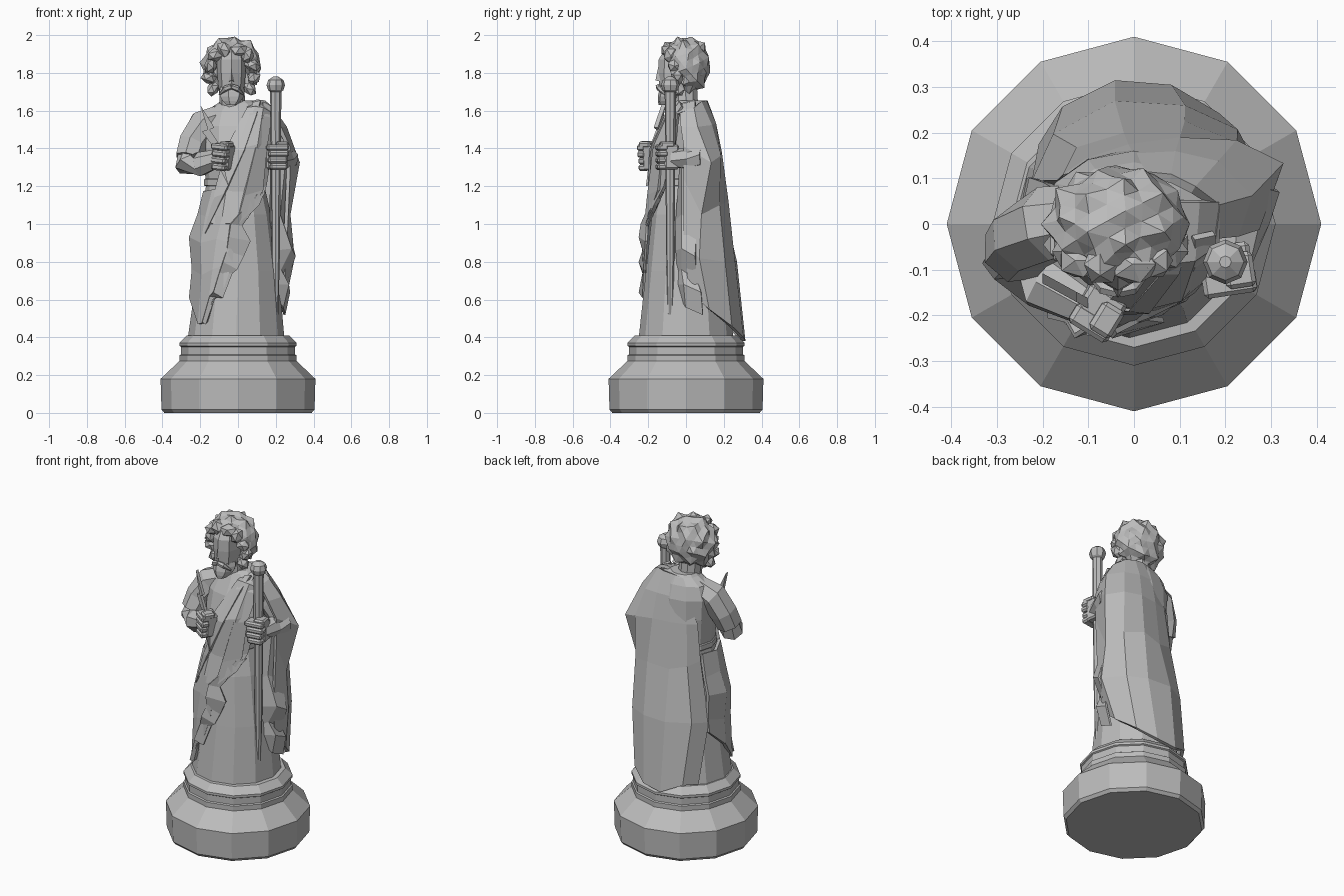
import bpy, bmesh, math
from mathutils import Vector, Matrix

stone = bpy.data.materials.new("grey stone")
stone.diffuse_color = (0.5, 0.5, 0.5, 1)


def finish(name, bm):
    bmesh.ops.recalc_face_normals(bm, faces=bm.faces[:])
    me = bpy.data.meshes.new(name)
    bm.to_mesh(me)
    bm.free()
    me.materials.append(stone)
    ob = bpy.data.objects.new(name, me)
    bpy.context.collection.objects.link(ob)
    return ob


def skin(name, rings):
    """Bridge closed rings of equal length and cap both ends."""
    bm = bmesh.new()
    vs = [[bm.verts.new(p) for p in r] for r in rings]
    n = len(vs[0])
    for a, b in zip(vs, vs[1:]):
        for i in range(n):
            j = (i + 1) % n
            bm.faces.new((a[i], a[j], b[j], b[i]))
    bm.faces.new(vs[0][::-1])
    bm.faces.new(vs[-1])
    return finish(name, bm)


def loft(name, rows, n=12):
    """Rows of (z, centre x, centre y, radius x, radius y)."""
    return skin(name, [[(cx + rx * math.cos(math.tau * i / n), cy + ry * math.sin(math.tau * i / n), z)
                        for i in range(n)] for z, cx, cy, rx, ry in rows])


def tube(name, pts, radii, n=8):
    """Round limb following points."""
    pts = [Vector(p) for p in pts]
    rings = []
    for k, p in enumerate(pts):
        d = (pts[min(k + 1, len(pts) - 1)] - pts[max(k - 1, 0)]).normalized()
        u = d.cross(Vector((0.1, 1, 0.05))).normalized()
        v = d.cross(u)
        rings.append([p + radii[k] * (u * math.cos(math.tau * i / n) + v * math.sin(math.tau * i / n))
                      for i in range(n)])
    return skin(name, rings)


def sheet(name, rows, thick=0.02):
    """Cloth panel through rows of points, thickened both ways."""
    bm = bmesh.new()
    vs = [[bm.verts.new(p) for p in r] for r in rows]
    for a, b in zip(vs, vs[1:]):
        for i in range(len(a) - 1):
            bm.faces.new((a[i], b[i], b[i + 1], a[i + 1]))
    ob = finish(name, bm)
    m = ob.modifiers.new("thickness", 'SOLIDIFY')
    m.thickness = thick
    m.offset = 0
    return ob


def fist(name, centre, turn, tilt, size):
    """Palm with four stacked fingers and a thumb, knuckles facing -y."""
    bm = bmesh.new()
    parts = [((0, 0.02, 0), (0.085, 0.07, 0.12))]
    parts += [((0.004 * (k % 2), -0.022, 0.046 - 0.031 * k), (0.09 - 0.006 * k, 0.05, 0.03)) for k in range(4)]
    parts += [((0.02, 0.0, 0.06), (0.05, 0.07, 0.03))]
    base = (Matrix.Translation(centre) @ Matrix.Rotation(turn, 4, 'Z') @ Matrix.Rotation(tilt, 4, 'Y')
            @ Matrix.Diagonal((*size, 1)))
    for p, s in parts:
        bmesh.ops.create_cube(bm, size=1, matrix=base @ Matrix.Translation(p) @ Matrix.Diagonal((*s, 1)))
    b = finish(name, bm).modifiers.new("bevel", 'BEVEL')
    b.width = 0.009
    b.segments = 1


# twelve-sided pedestal
loft("pedestal", [(z, 0, 0, r, r) for z, r in
     [(0, .39), (.018, .405), (.18, .41), (.275, .31), (.305, .31), (.31, .302), (.35, .302),
      (.355, .31), (.37, .31), (.41, .27), (.412, .2)]])

# robe and torso
loft("robe", [(.40, -.01, 0, .255, .25), (.75, 0, 0, .215, .212), (1.05, -.005, 0, .18, .18),
              (1.2, -.015, 0, .155, .145), (1.25, -.015, 0, .158, .145), (1.4, -.01, .005, .18, .16),
              (1.52, 0, .02, .2, .14), (1.6, 0, .03, .17, .105), (1.64, -.005, .03, .10, .085),
              (1.655, -.01, .03, .08, .07)])
loft("belt", [(1.2, -.015, 0, .16, .15), (1.205, -.015, 0, .165, .153),
              (1.235, -.015, 0, .165, .153), (1.24, -.015, 0, .16, .15)])

# sash over the shoulder, with two raised pleats
sheet("sash", [
    [(.06, .05, 1.635), (.10, .05, 1.65), (.14, .05, 1.645), (.18, .05, 1.61)],
    [(.05, -.07, 1.61), (.09, -.08, 1.615), (.13, -.075, 1.61), (.18, -.04, 1.58)],
    [(-.06, -.165, 1.4), (.02, -.18, 1.4), (.10, -.16, 1.42), (.18, -.06, 1.43)],
    [(-.12, -.15, 1.18), (-.05, -.18, 1.17), (.05, -.18, 1.17), (.145, -.11, 1.2)],
    [(-.14, -.17, 1.0), (-.06, -.215, 1.0), (.01, -.205, 1.0), (.11, -.16, 1.1)]])
sheet("inner_pleat", [
    [(.08, -.04, 1.64), (.12, -.04, 1.65)], [(.06, -.105, 1.57), (.10, -.105, 1.58)],
    [(-.01, -.185, 1.39), (.035, -.19, 1.39)], [(-.12, -.165, 1.14), (-.07, -.195, 1.16)],
    [(-.21, -.10, .93), (-.17, -.165, .95)]], .014)
sheet("outer_pleat", [
    [(.13, -.03, 1.645), (.175, -.02, 1.62)], [(.13, -.09, 1.57), (.175, -.06, 1.56)],
    [(.09, -.17, 1.4), (.15, -.12, 1.4)], [(.03, -.20, 1.15), (.13, -.145, 1.18)],
    [(-.01, -.215, 1.0), (.05, -.195, 1.03)]], .014)

# draped overskirt, low at the right knee
sheet("overskirt", [
    [(-.155, .07, 1.18), (-.175, -.04, 1.17), (-.13, -.14, 1.18), (-.06, -.18, 1.18), (.06, -.175, 1.18), (.135, -.12, 1.18)],
    [(-.19, .09, 1.05), (-.205, -.03, 1.05), (-.165, -.14, 1.04), (-.08, -.205, 1.04), (.0, -.21, 1.0), (.06, -.19, 1.06)],
    [(-.22, .10, .95), (-.25, -.03, .93), (-.19, -.155, .9), (-.11, -.20, .92), (-.04, -.225, .9), (-.02, -.215, .95)],
    [(-.215, .10, .80), (-.235, -.03, .76), (-.185, -.16, .73), (-.13, -.205, .76), (-.07, -.22, .78), (-.03, -.22, .8)],
    [(-.225, .10, .72), (-.25, -.02, .61), (-.205, -.15, .47), (-.165, -.185, .48), (-.13, -.21, .6), (-.08, -.22, .64)]])
# stepped cascade of folds along the overskirt edge
sheet("cascade_fold", [
    [(.10, -.165, 1.16), (.145, -.12, 1.17)],
    [(-.04, -.235, 1.0), (.02, -.205, .99)],
    [(-.05, -.245, .93), (.065, -.21, .91)],
    [(-.06, -.225, .86), (.03, -.215, .83)],
    [(-.08, -.245, .80), (-.005, -.22, .76)],
    [(-.10, -.225, .74), (-.03, -.22, .74)],
    [(-.13, -.245, .64), (-.08, -.225, .61)],
    [(-.15, -.21, .62), (-.12, -.215, .615)],
    [(-.19, -.20, .48), (-.17, -.19, .47)]], .012)

# cloak across the back and over the left arm
sheet("cloak", [
    [(-.04, .095, 1.64), (-.01, .10, 1.645), (.03, .105, 1.65), (.08, .10, 1.65), (.13, .075, 1.645), (.18, .04, 1.61), (.17, -.03, 1.595)],
    [(-.09, .115, 1.52), (-.05, .13, 1.52), (0, .145, 1.53), (.09, .15, 1.53), (.18, .13, 1.52), (.25, .06, 1.51), (.22, -.025, 1.51)],
    [(-.15, .10, 1.38), (-.10, .135, 1.38), (-.01, .165, 1.38), (.1, .18, 1.38), (.22, .175, 1.36), (.318, .13, 1.325), (.265, -.01, 1.41)],
    [(-.16, .09, 1.15), (-.12, .16, 1.13), (-.02, .19, 1.10), (.11, .215, 1.12), (.22, .17, 1.10), (.268, .08, 1.05), (.265, -.01, 1.24)],
    [(-.215, .09, .78), (-.17, .19, .8), (-.04, .26, .8), (.11, .25, .8), (.22, .2, .8), (.29, .07, .82), (.25, -.01, .9)],
    [(-.20, .17, .42), (-.15, .25, .43), (-.04, .305, .38), (.08, .295, .40), (.18, .235, .46), (.235, .12, .55), (.235, .02, .64)]])
# zigzag folds hanging under the left arm
sheet("side_fold", [
    [(.17, -.03, 1.3), (.25, -.02, 1.36), (.31, .10, 1.32)],
    [(.17, -.05, 1.02), (.22, -.02, 1.05), (.255, .06, 1.0)],
    [(.20, -.05, .86), (.28, -.02, .87), (.30, .05, .83)],
    [(.19, -.04, .74), (.225, -.02, .76), (.255, .06, .70)],
    [(.20, -.04, .68), (.265, -.01, .68), (.27, .08, .64)],
    [(.21, -.02, .60), (.235, 0, .56), (.245, .09, .52)]], .012)

# arms
tube("right_sleeve", [(-.10, .02, 1.565), (-.185, .0, 1.525), (-.24, -.03, 1.43), (-.26, -.06, 1.35)], [.07, .085, .08, .075], 7)
tube("right_forearm", [(-.25, -.03, 1.42), (-.266, -.07, 1.315), (-.20, -.125, 1.315), (-.10, -.18, 1.35)], [.06, .07, .066, .048], 7)
tube("left_sleeve", [(.11, .03, 1.55), (.18, .045, 1.47), (.235, .07, 1.38), (.255, .07, 1.34)], [.06, .06, .06, .05])
tube("left_forearm", [(.265, .09, 1.35), (.24, .02, 1.345), (.215, -.07, 1.35)], [.06, .06, .05], 7)
fist("right_hand", (-.085, -.195, 1.355), -.55, .1, (1.1, 1, 1.15))
fist("left_hand", (.205, -.105, 1.355), .15, 0, (1.3, 1.1, 1.1))

# staff with a round knob
tube("staff", [(.2, -.083, .52), (.2, -.083, .85), (.2, -.083, 1.70)], [.014, .022, .03])
loft("staff_knob", [(1.735 + .047 * math.sin(a), .2, -.083, .049 * math.cos(a), .049 * math.cos(a))
                    for a in (-1.2, -.6, 0, .6, 1.3)], 8)

# lightning bolt: flat zigzag plate
bolt = [(-.20, 1.63), (-.125, 1.51), (-.15, 1.50), (-.07, 1.38), (-.09, 1.37), (-.05, 1.2),
        (-.13, 1.36), (-.105, 1.37), (-.19, 1.49), (-.16, 1.50)]
skin("bolt", [[(x, -.24 - .55 * x + dy, z) for x, z in bolt] for dy in (0, .022)])

# head
loft("neck", [(1.58, -.02, .02, .08, .075), (1.65, -.03, .0, .068, .066), (1.74, -.035, -.005, .066, .066)], 10)
loft("face", [(1.68, -.035, -.05, .045, .07), (1.72, -.035, -.045, .068, .095), (1.80, -.035, -.04, .076, .108),
              (1.87, -.035, -.035, .076, .11), (1.93, -.035, -.02, .06, .09)], 8)
skin("nose", [[(-.05, -.135, 1.755), (-.02, -.135, 1.755), (-.035, -.162, 1.76)],
              [(-.042, -.128, 1.85), (-.028, -.128, 1.85), (-.035, -.143, 1.85)]])

# moustache and beard
for s, side in ((-1, "right"), (1, "left")):
    tube(side + "_moustache", [(-.035, -.148, 1.728), (-.035 + s * .03, -.14, 1.718), (-.035 + s * .065, -.11, 1.685)],
         [.014, .016, .004], 6)
loft("beard", [(1.63, -.035, -.115, .028, .03), (1.65, -.035, -.10, .05, .05), (1.675, -.035, -.085, .066, .066),
               (1.70, -.035, -.075, .07, .07), (1.725, -.035, -.07, .066, .065)], 7)

# curly hair: faceted ball whose coarse points stand out as curls
C = Vector((-.035, .0, 1.838))
bm = bmesh.new()
bmesh.ops.create_icosphere(bm, subdivisions=2, radius=1)
peaks = [v.co.normalized() for v in bm.verts]
bm.free()
bm = bmesh.new()
bmesh.ops.create_icosphere(bm, subdivisions=3, radius=1)
for k, v in enumerate(bm.verts):
    d = v.co.normalized()
    peak = any((d - p).length < .02 for p in peaks)
    d = Matrix.Rotation(.3, 3, 'Z') @ Matrix.Rotation(.35, 3, 'X') @ d
    f = (1.02 + .05 * math.sin(k * 2.3)) if peak else (.91 + .04 * math.sin(k * 1.7))
    co = C + Vector((d.x * .163, d.y * .134, d.z * .16)) * f
    # open the face and tuck in the nape
    if co.y < -.03 and co.z < 1.885 and abs(co.x - C.x) < .095:
        co.y = -.02
    if co.z < 1.70:
        co.z = 1.685 + (co.z - 1.685) * .4
    v.co = co
finish("hair", bm)
# side locks and fringe curls
for n, (x, y, z, r) in enumerate([(.098, -.04, 1.715, .04), (.12, -.045, 1.775, .042), (.11, -.06, 1.84, .043),
                                  (.085, -.08, 1.895, .045), (.035, -.088, 1.92, .05)]):
    for s in (-1, 1):
        bm = bmesh.new()
        turn = Matrix.Rotation(n * 1.3 + s, 4, 'Y') @ Matrix.Diagonal((1.1, .95, .8, 1))
        bmesh.ops.create_icosphere(bm, subdivisions=1, radius=r,
                                   matrix=Matrix.Translation((C.x + s * x, y, z)) @ turn)
        finish("curl", bm)
